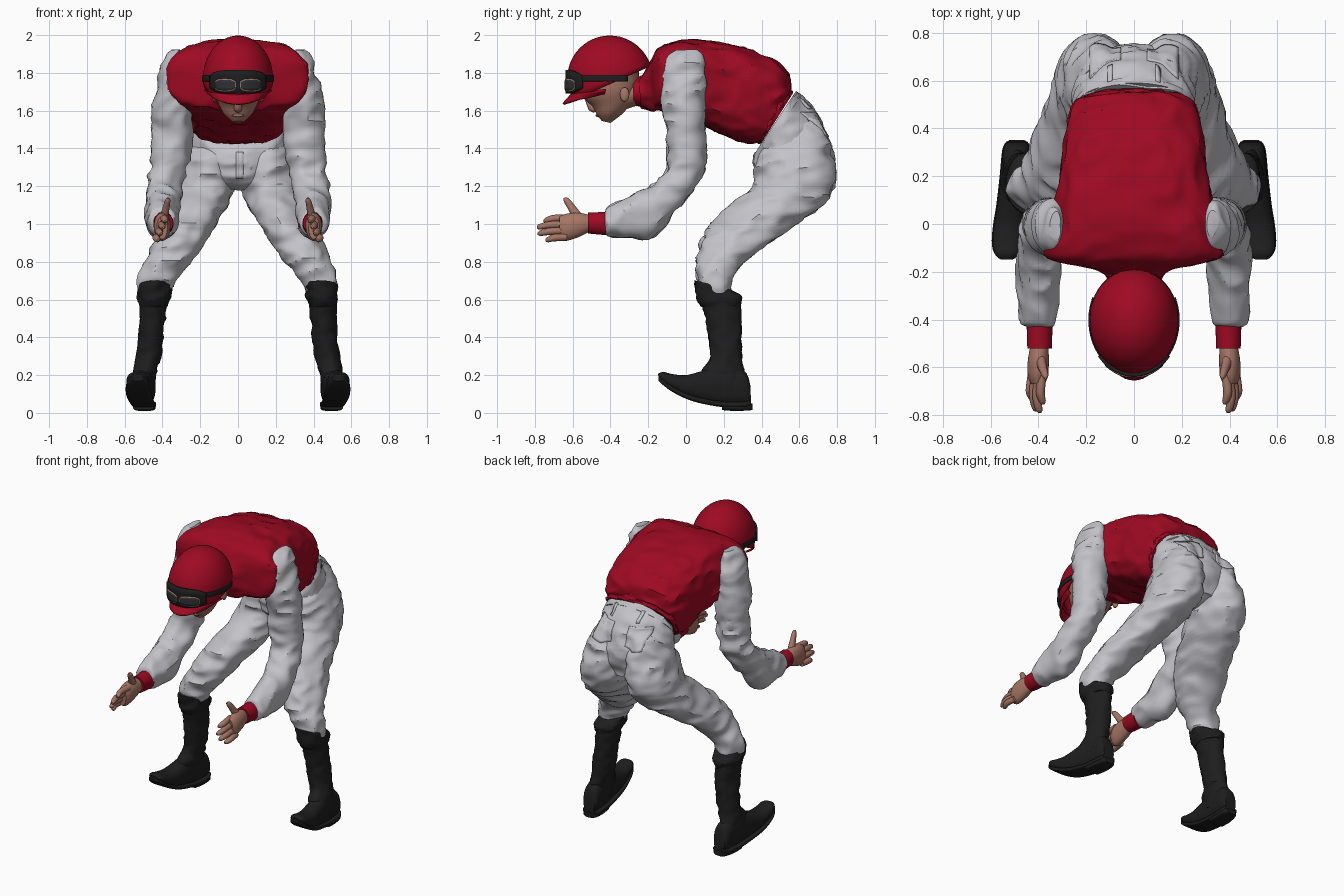
import bpy, bmesh, math
from mathutils import Vector, noise

cube = bpy.data.objects.get("Cube")
if cube:
    bpy.data.objects.remove(cube)


def material(name, r, g, b):
    m = bpy.data.materials.new(name)
    m.use_nodes = True
    m.diffuse_color = (r, g, b, 1)
    m.node_tree.nodes["Principled BSDF"].inputs["Base Color"].default_value = (r, g, b, 1)
    return m


RED = material("racing red", .345, .003, .016)
WHITE = material("pale grey cloth", .54, .54, .58)
BLACK = material("black leather", .013, .013, .013)
SKIN = material("skin", .38, .18, .13)
LENS = material("dark lens", .03, .03, .035)
RIM = material("tan rim", .33, .2, .15)
SIDES = (("left_", 1), ("right_", -1))
parts = []


def finish(name, bm, mat):
    bmesh.ops.recalc_face_normals(bm, faces=bm.faces)
    mesh = bpy.data.meshes.new(name)
    bm.to_mesh(mesh)
    bm.free()
    mesh.materials.append(mat)
    obj = bpy.data.objects.new(name, mesh)
    bpy.context.collection.objects.link(obj)
    parts.append(obj)
    return obj


def spline(a, b, c, d, t):
    return [(2*q + (r - p)*t + (2*p - 5*q + 4*r - s)*t*t + (3*q - p - 3*r + s)*t**3) / 2
            for p, q, r, s in zip(a, b, c, d)]


def loft(name, mat, *tubes, seg=32, steps=5, power=1, fold=0, freq=9):
    """Each ring is (centre x, half width, y and z of one edge, y and z of the other edge)."""
    bm = bmesh.new()
    for rings in tubes:
        last = len(rings) - 1
        path = [spline(rings[max(i-1, 0)], rings[i], rings[i+1], rings[min(i+2, last)], k/steps)
                for i in range(last) for k in range(steps)] + [rings[last]]
        loops = []
        for cx, rx, y1, z1, y2, z2 in path:
            mid = Vector((cx, (y1+y2)/2, (z1+z2)/2))
            half = Vector((0, (y1-y2)/2, (z1-z2)/2))
            loop = []
            for k in range(seg):
                a = math.tau*k/seg
                c, s = math.cos(a), math.sin(a)
                off = half*math.copysign(abs(s)**power, s)
                off.x = rx*math.copysign(abs(c)**power, c)
                if fold:
                    p = (mid + off)*freq
                    crease = .3 - abs(noise.noise(Vector((p.x, p.y*.8, p.z*1.5))))
                    off += off.normalized()*fold*crease
                loop.append(bm.verts.new(mid + off))
            loops.append(loop)
        for a, b in zip(loops, loops[1:]):
            for k in range(seg):
                bm.faces.new((a[k], a[k-1], b[k-1], b[k]))
        bm.faces.new(loops[0])
        bm.faces.new(loops[-1])
    return finish(name, bm, mat)


def flip(rings, s):
    return [(r[0]*s,) + tuple(r[1:]) for r in rings]


def pair(name, mat, rings, **kw):
    for side, s in SIDES:
        loft(side + name, mat, flip(rings, s), **kw)


def sheet(name, mat, f, nu=24, nv=4, thick=.008, wrap=None, back=True):
    """Thin plate over f(u, v), optionally projected along y onto another part."""
    bm = bmesh.new()
    g = [[bm.verts.new(f(i/nu, j/nv)) for j in range(nv+1)] for i in range(nu+1)]
    for i in range(nu):
        for j in range(nv):
            bm.faces.new((g[i][j], g[i+1][j], g[i+1][j+1], g[i][j+1]))
    obj = finish(name, bm, mat)
    if wrap:
        w = obj.modifiers.new("wrap", 'SHRINKWRAP')
        w.target, w.wrap_method, w.offset = wrap, 'PROJECT', .002
        w.use_project_y = True
        w.use_negative_direction, w.use_positive_direction = back, not back
    sol = obj.modifiers.new("thickness", 'SOLIDIFY')
    sol.thickness, sol.offset = thick, 0


def ball(name, mat, loc, scale):
    bm = bmesh.new()
    bmesh.ops.create_uvsphere(bm, u_segments=20, v_segments=12, radius=1)
    bmesh.ops.scale(bm, vec=scale, verts=bm.verts)
    bmesh.ops.translate(bm, vec=loc, verts=bm.verts)
    finish(name, bm, mat)


# Jersey, hem and collar
loft("jersey", RED, [
    (0, .10, -.25, 1.77, -.24, 1.62), (0, .15, -.2, 1.83, -.18, 1.6),
    (0, .355, -.145, 1.925, -.14, 1.61), (0, .35, -.03, 1.965, -.05, 1.57),
    (0, .33, .1, 1.965, .05, 1.54), (0, .3, .28, 1.935, .15, 1.5),
    (0, .285, .44, 1.88, .24, 1.46), (0, .265, .54, 1.795, .33, 1.43),
    (0, .245, .555, 1.71, .39, 1.44)], seg=80, steps=7, power=.64, fold=.04, freq=8)
loft("jersey_hem", RED, [(0, .245, .545, 1.73, .37, 1.44), (0, .255, .555, 1.71, .39, 1.43),
                         (0, .245, .565, 1.69, .4, 1.43)], seg=64, power=.8, fold=.03, freq=22)
loft("collar", RED, [(0, .095, -.28, 1.77, -.28, 1.63), (0, .105, -.2, 1.8, -.2, 1.61)])

# Trousers: hips and two legs in one piece
leg = [(.13, .09, .68, 1.56, .42, 1.42), (.14, .125, .74, 1.47, .38, 1.36),
       (.152, .146, .78, 1.36, .365, 1.29), (.172, .155, .785, 1.21, .36, 1.2),
       (.205, .15, .71, 1.09, .26, 1.12), (.255, .14, .57, .99, .15, 1.02),
       (.31, .133, .44, .9, .085, .92), (.36, .12, .32, .81, .06, .82),
       (.425, .1, .24, .71, .06, .72), (.445, .075, .23, .62, .09, .62)]
hips = [(0, .235, .58, 1.70, .4, 1.43), (0, .25, .67, 1.61, .37, 1.37),
        (0, .25, .735, 1.48, .365, 1.29), (0, .21, .745, 1.34, .4, 1.22),
        (0, .12, .7, 1.24, .47, 1.18)]
trousers = loft("trousers", WHITE, hips, leg, flip(leg, -1), seg=48, steps=7, fold=.04, freq=8)
loft("waistband", WHITE, [(0, .242, .59, 1.70, .4, 1.415), (0, .25, .612, 1.675, .385, 1.395)],
     seg=48)

# Pockets, belt loops and fly laid on the trousers
for side, s in SIDES:
    sheet(side + "back_pocket", WHITE, lambda u, v: (
        s*(.055 + .13*u), 1, 1.47 + .12*v - .02*(1 - abs(2*u - 1))*(1 - v)),
        nu=10, nv=10, wrap=trousers)
    sheet(side + "belt_loop", WHITE, lambda u, v: (s*(.09 + .02*u), 1, 1.61 + .06*v),
          nu=2, wrap=trousers)
sheet("fly", WHITE, lambda u, v: (.04*u - .01, 0, 1.24 + .14*v), nu=3, nv=8,
      wrap=trousers, back=False)

# Sleeves and cuffs
pair("sleeve", WHITE, [
    (.325, .022, .055, 1.925, -.06, 1.92), (.335, .05, .085, 1.88, -.1, 1.885),
    (.338, .085, .1, 1.76, -.125, 1.78), (.35, .1, .1, 1.62, -.125, 1.64),
    (.35, .103, .1, 1.46, -.1, 1.48), (.36, .1, .1, 1.31, -.095, 1.36),
    (.38, .095, .045, 1.2, -.1, 1.28), (.395, .09, -.06, 1.06, -.17, 1.21),
    (.4, .087, -.18, .93, -.25, 1.165), (.4, .08, -.3, .935, -.32, 1.13),
    (.4, .07, -.4, .94, -.41, 1.09), (.395, .05, -.43, .96, -.43, 1.06)],
    steps=7, fold=.04, freq=8)
pair("cuff", RED, [(.395, .054, -.41, 1.065, -.41, .94), (.395, .053, -.47, 1.062, -.47, .945),
                   (.395, .051, -.52, 1.06, -.52, .95)])

# Hands: palm, four fanned fingers and a thumb
pair("palm", SKIN, [(.395, .036, -.5, 1.045, -.5, .965), (.4, .044, -.57, 1.06, -.57, .93),
                    (.402, .042, -.63, 1.055, -.64, .91), (.402, .028, -.67, 1.04, -.67, .92)])
for i, tip in enumerate((-.755, -.79, -.785, -.745)):
    z, x = 1.032 - .034*i, .384 + .014*i
    pair(f"finger_{i+1}", SKIN, [
        (x + bend, r, y, z + r - drop, y, z - r - drop) for y, r, drop, bend in
        ((-.63, .019, 0, 0), ((tip - .65)/2, .019, .003, .008),
         (tip + .015, .015, .012, 0), (tip, .006, .015, -.004))], seg=12)
pair("thumb", SKIN, [(.39, .022, -.6, 1.03, -.55, 1.05), (.38, .018, -.625, 1.08, -.59, 1.1),
                     (.372, .014, -.645, 1.115, -.62, 1.135),
                     (.37, .005, -.65, 1.135, -.64, 1.14)], seg=12)

# Boots: shaft, turned top, foot, sole and heel
pair("boot_shaft", BLACK, [
    (.45, .072, .285, .6, .08, .6), (.452, .068, .29, .5, .105, .5), (.46, .066, .295, .4, .12, .4),
    (.475, .064, .295, .28, .13, .29), (.495, .06, .31, .2, .08, .21),
    (.5, .055, .3, .12, .1, .12)], fold=.02, freq=12)
pair("boot_top", BLACK, [(.435, .075, .2, .67, .05, .70), (.44, .088, .25, .645, .047, .69),
                         (.445, .087, .295, .615, .055, .61), (.45, .072, .285, .57, .085, .56)],
     fold=.02, freq=14)
foot = [(.49, .04, .34, .15, .345, .05), (.492, .055, .31, .22, .31, .04),
        (.5, .058, .2, .25, .2, .04), (.512, .06, .08, .22, .08, .06),
        (.522, .063, 0, .2, 0, .085), (.53, .061, -.07, .205, -.07, .12),
        (.532, .052, -.12, .217, -.115, .152), (.532, .03, -.148, .207, -.145, .18)]
pair("boot_foot", BLACK, foot, power=.85)
pair("boot_sole", BLACK, [(x, w + .004, y, low + .02, y, low - .01)
                          for x, w, _, _, y, low in foot], power=.5)
pair("boot_heel", BLACK, [(.5, .056, .19, .05, .19, .015), (.495, .058, .26, .05, .26, .01),
                          (.49, .05, .33, .05, .33, .013), (.49, .03, .352, .05, .352, .016)],
     power=.6)

# Head, neck and facial features
loft("head", SKIN, [
    (0, .03, -.445, 1.545, -.4, 1.535), (0, .075, -.47, 1.575, -.33, 1.59),
    (0, .105, -.495, 1.62, -.28, 1.66), (0, .128, -.55, 1.68, -.25, 1.73),
    (0, .13, -.56, 1.77, -.25, 1.81)])
loft("neck", SKIN, [(0, .085, -.36, 1.74, -.34, 1.6), (0, .088, -.22, 1.79, -.22, 1.64)])
loft("nose", SKIN, [(0, .014, -.535, 1.66, -.49, 1.65), (0, .022, -.515, 1.605, -.47, 1.615),
                    (0, .012, -.49, 1.59, -.46, 1.6)], seg=12)
ball("lips", RIM, (0, -.468, 1.575), (.032, .012, .008))
for side, s in SIDES:
    ball(side + "ear", SKIN, (s*.124, -.325, 1.685), (.014, .025, .038))

# Helmet: a tilted open dome with a curved peak
bm = bmesh.new()
bmesh.ops.create_uvsphere(bm, u_segments=40, v_segments=24, radius=1)
bmesh.ops.bisect_plane(bm, geom=bm.verts[:] + bm.edges[:] + bm.faces[:],
                       plane_co=(0, 0, -.12), plane_no=(0, 0, -1), clear_outer=True)
tilt = math.radians(24)
for v in bm.verts:
    x, y, z = v.co.x*.186, v.co.y*.226, v.co.z*.228
    v.co = (x, -.402 + y*math.cos(tilt) - z*math.sin(tilt),
            1.77 + y*math.sin(tilt) + z*math.cos(tilt))
helmet = finish("helmet", bm, RED)
shell = helmet.modifiers.new("thickness", 'SOLIDIFY')
shell.thickness = .015


def peak(u, v):
    a = (u - .5)*2.9
    return (math.sin(a)*(.178 - .03*v), -.40 - (.205 + .045*v)*math.cos(a),
            1.715 - .015*v - (.03 + .035*v)*math.cos(a))


sheet("helmet_peak", RED, peak, thick=.012)


# Goggles and strap wrapped round the helmet; taper rounds the ends
def band(width, rx, ry, low, high, shift=0, taper=0):
    mid = (low + high)/2

    def f(u, v):
        a = (u - .5)*width + shift
        height = (high - low)*(1 - taper*abs(2*u - 1)**4)
        return rx*math.sin(a), -.402 - ry*math.cos(a), mid + height*(v - .5)
    return f


sheet("goggle_strap", BLACK, band(4, .187, .228, 1.755, 1.785), nu=40)
sheet("goggle_frame", BLACK, band(1.75, .188, .229, 1.69, 1.815, 0, .5), thick=.016)
for side, s in SIDES:
    sheet(side + "goggle_rim", RIM, band(.64, .19, .237, 1.702, 1.769, s*.37, .5), nu=12)
    sheet(side + "goggle_lens", LENS, band(.59, .192, .239, 1.708, 1.763, s*.37, .5), nu=12)

# Smooth shading with crisp folds
bpy.ops.object.select_all(action='DESELECT')
for obj in parts:
    obj.select_set(True)
bpy.context.view_layer.objects.active = parts[0]
bpy.ops.object.shade_smooth_by_angle(angle=math.radians(35))
